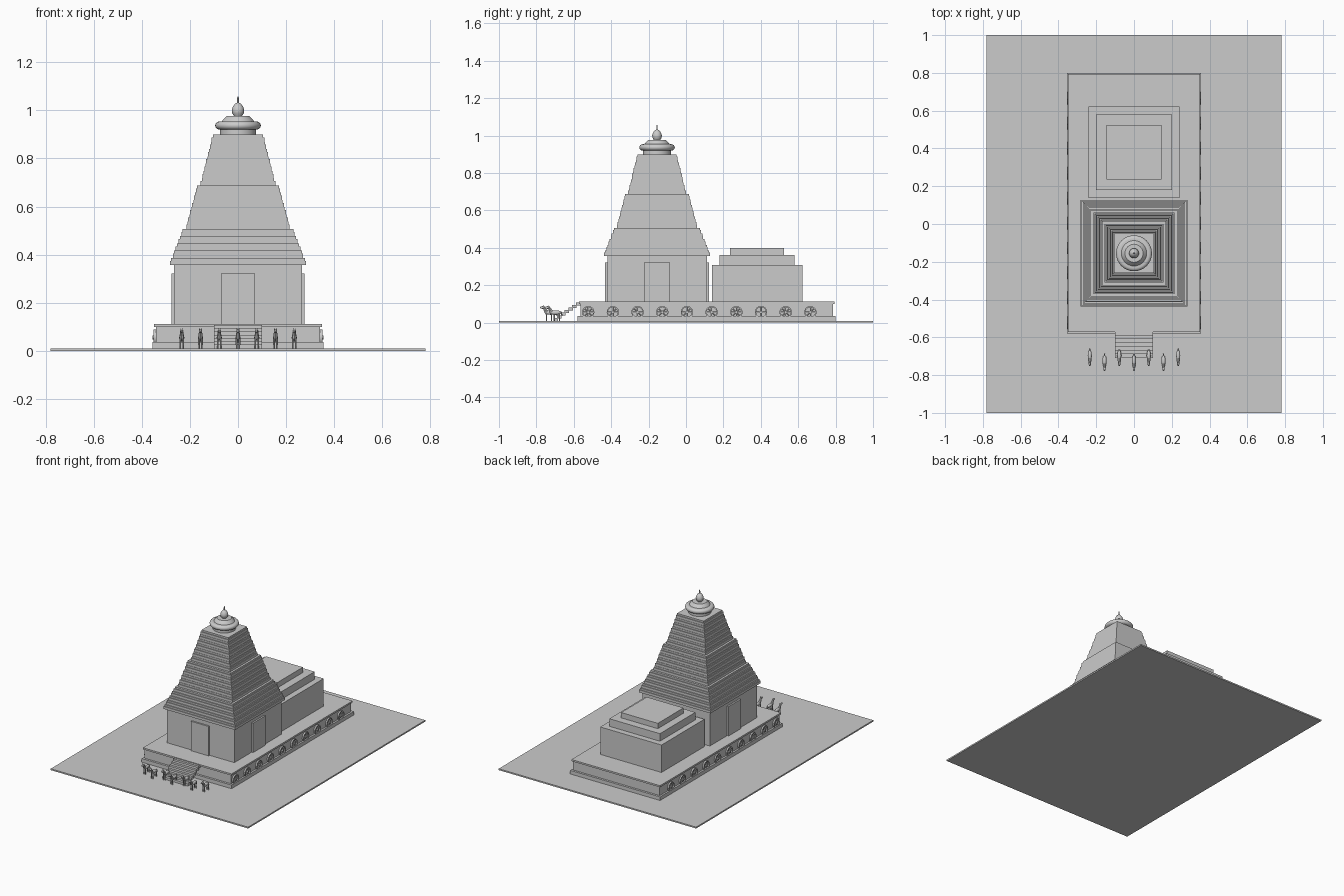
import bpy, bmesh, math
from mathutils import Matrix, Vector

if "Cube" in bpy.data.objects:
    bpy.data.objects.remove(bpy.data.objects["Cube"])

TY = -0.155  # tower centre along y


def finish(name, bm, smooth=False):
    me = bpy.data.meshes.new(name)
    bmesh.ops.recalc_face_normals(bm, faces=bm.faces)
    bm.to_mesh(me)
    bm.free()
    ob = bpy.data.objects.new(name, me)
    bpy.context.collection.objects.link(ob)
    if smooth:
        bpy.ops.object.select_all(action='DESELECT')
        ob.select_set(True)
        bpy.context.view_layer.objects.active = ob
        bpy.ops.object.shade_smooth_by_angle(angle=math.radians(40))
    return ob


def add_box(bm, x0, x1, y0, y1, z0, z1):
    c = Vector(((x0 + x1) / 2, (y0 + y1) / 2, (z0 + z1) / 2))
    m = Matrix.Translation(c) @ Matrix.Diagonal((x1 - x0, y1 - y0, z1 - z0, 1))
    bmesh.ops.create_cube(bm, size=1, matrix=m)


def box(name, hx, y0, y1, z0, z1):
    bm = bmesh.new()
    add_box(bm, -hx, hx, y0, y1, z0, z1)
    return finish(name, bm)


def add_limb(bm, a, b, r1, r2, seg=8):
    a, b = Vector(a), Vector(b)
    d = b - a
    m = Matrix.Translation((a + b) / 2) @ d.to_track_quat('Z', 'Y').to_matrix().to_4x4()
    bmesh.ops.create_cone(bm, cap_ends=True, segments=seg, radius1=r1, radius2=r2,
                          depth=d.length, matrix=m)


def add_ball(bm, c, r):
    m = Matrix.Translation(c) @ Matrix.Diagonal((*r, 1))
    bmesh.ops.create_uvsphere(bm, u_segments=12, v_segments=8, radius=1, matrix=m)


def lathe(name, profile, y, seg=32):
    bm = bmesh.new()
    vs = [bm.verts.new((r, 0, z)) for r, z in profile]
    es = [bm.edges.new(p) for p in zip(vs, vs[1:])]
    bmesh.ops.spin(bm, geom=vs + es, cent=(0, 0, 0), axis=(0, 0, 1),
                   angle=math.tau, steps=seg)
    bmesh.ops.remove_doubles(bm, verts=bm.verts, dist=1e-5)
    ob = finish(name, bm, True)
    ob.location.y = y
    return ob


# Ground and plinth
box("ground_slab", 0.78, -1, 1, 0, 0.01)
box("plinth_base", 0.355, -0.58, 0.80, 0.01, 0.036)
box("plinth_body", 0.342, -0.565, 0.785, 0.036, 0.10)
box("plinth_top", 0.35, -0.573, 0.793, 0.10, 0.112)

# Sanctum with a shallow door panel on each side
box("sanctum", 0.266, TY - 0.266, TY + 0.266, 0.112, 0.36)
bm = bmesh.new()
add_box(bm, -0.07, 0.07, TY - 0.277, TY + 0.277, 0.112, 0.322)
add_box(bm, -0.277, 0.277, TY - 0.07, TY + 0.07, 0.112, 0.322)
finish("door_panels", bm)

# Tower: three groups of stepped courses, each with a slight recess above it
bm = bmesh.new()
z, h = 0.356, 0.0302
for count, w0, w1 in ((5, 0.283, 0.235), (6, 0.215, 0.175), (7, 0.155, 0.11)):
    for i in range(count):
        w = w0 + (w1 - w0) * i / (count - 1)
        add_box(bm, -w, w, TY - w, TY + w, z, z + h * 0.6)
        v = w - 0.005
        add_box(bm, -v, v, TY - v, TY + v, z + h * 0.6, z + h)
        z += h
finish("tower_courses", bm)

# Crown: neck, cushion disc, cap, pot and spike
lathe("crown_neck", [(0, 0.895), (0.075, 0.895), (0.075, 0.94), (0, 0.94)], TY)
disc = [(0.077 + 0.018 * math.cos(a), 0.937 + 0.017 * math.sin(a))
        for a in [math.pi * (k / 10 - 0.5) for k in range(11)]]
lathe("crown_disc", [(0, 0.92)] + disc + [(0, 0.954)], TY)
lathe("crown_cap", [(0, 0.95), (0.07, 0.95), (0.062, 0.962), (0.048, 0.976), (0, 0.976)], TY)
lathe("finial_pot", [(0, 0.972), (0.015, 0.974), (0.024, 0.988), (0.026, 1.0),
                     (0.022, 1.015), (0.012, 1.028), (0.004, 1.032), (0.003, 1.057),
                     (0, 1.057)], TY, 20)

# Rear hall with stepped roof
for name, w, z0, z1 in (("hall_body", 0.242, 0.112, 0.308),
                        ("hall_roof_lower", 0.2, 0.308, 0.362),
                        ("hall_roof_upper", 0.145, 0.362, 0.40)):
    box(name, w, 0.38 - w, 0.38 + w, z0, z1)

# Front stairs
bm = bmesh.new()
for i in range(7):
    y, zt = -0.565 - 0.02 * i, 0.107 - 0.0135 * i
    add_box(bm, -0.1, 0.1, y - 0.024, y, zt - 0.016, zt)
finish("front_stairs", bm)

# Wheels along both sides of the plinth: rim, spokes and hub
bm = bmesh.new()
R = 0.033
ring = [(R, -0.005), (R, 0.005), (R - 0.007, 0.005), (R - 0.007, -0.005)]
n = 24
loops = [[bm.verts.new((x, r * math.cos(k * math.tau / n), r * math.sin(k * math.tau / n)))
          for r, x in ring] for k in range(n)]
for k in range(n):
    a, b = loops[k], loops[(k + 1) % n]
    for j in range(4):
        bm.faces.new((a[j], a[(j + 1) % 4], b[(j + 1) % 4], b[j]))
for k in range(8):
    t = k * math.tau / 8
    add_limb(bm, (0, 0, 0), (0, (R - 0.004) * math.cos(t), (R - 0.004) * math.sin(t)),
             0.0025, 0.0025, 6)
add_limb(bm, (-0.008, 0, 0), (0.008, 0, 0), 0.008, 0.008, 12)
wheel = finish("wheel", bm, True)
for i in range(10):
    for s in (-1, 1):
        ob = wheel if (i, s) == (0, -1) else wheel.copy()
        if ob is not wheel:
            bpy.context.collection.objects.link(ob)
        ob.location = (s * 0.347, -0.523 + 0.132 * i, 0.056)

# Horses: body, neck, head, ears, legs and tail
bm = bmesh.new()
add_ball(bm, (0, 0.008, 0.054), (0.011, 0.032, 0.012))
add_limb(bm, (0, -0.014, 0.056), (0, -0.029, 0.083), 0.010, 0.006)
add_ball(bm, (0, -0.035, 0.081), (0.006, 0.013, 0.007))
add_limb(bm, (0, 0.036, 0.058), (0, 0.044, 0.035), 0.004, 0.002, 6)
for s in (-1, 1):
    add_limb(bm, (s * 0.004, -0.028, 0.085), (s * 0.005, -0.028, 0.095), 0.0025, 0.0005, 6)
    for y in (-0.014, 0.028):
        add_limb(bm, (s * 0.006, y, 0.05), (s * 0.006, y, 0.01), 0.004, 0.003)
horse = finish("horse", bm, True)
for i in range(7):
    ob = horse if i == 0 else horse.copy()
    if i:
        bpy.context.collection.objects.link(ob)
    ob.location = ((i - 3) * 0.078, -0.732 if i % 2 else -0.705, 0)
